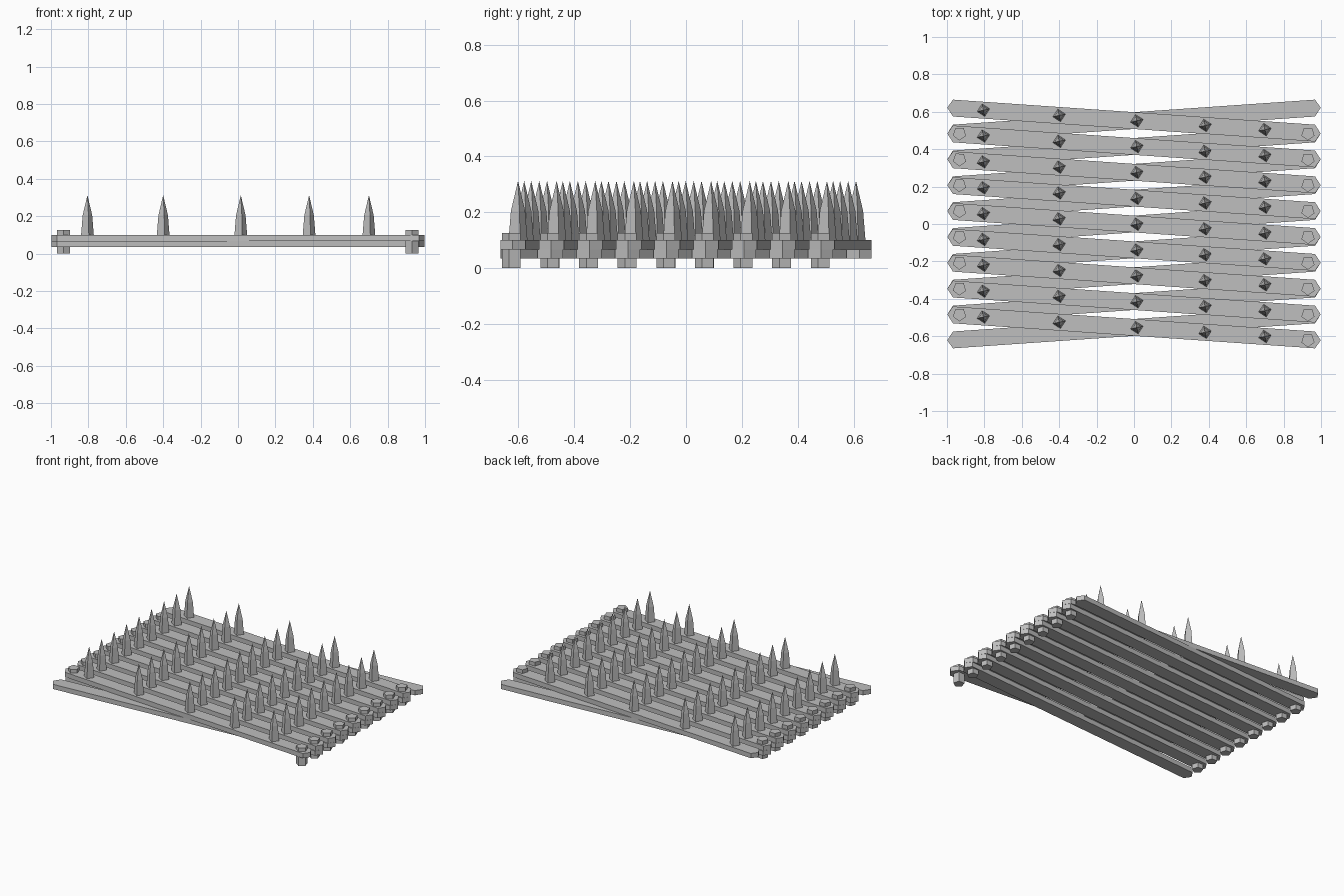
import bpy, bmesh, math
from mathutils import Vector

cube = bpy.data.objects.get("Cube")
if cube:
    bpy.data.objects.remove(cube, do_unlink=True)

steel = bpy.data.materials.new("grey_steel")
steel.use_nodes = True
GREY = (0.52, 0.52, 0.52, 1)
steel.diffuse_color = GREY
steel.node_tree.nodes["Principled BSDF"].inputs["Base Color"].default_value = GREY

ROWS = 9
TOP_Y = 0.622            # end height of the rearmost slat
PITCH = 2 * TOP_Y / ROWS
SLOPE = PITCH / 2        # rise of a slat per unit of x
HALF_W = 0.045


def make(name, bm):
    bmesh.ops.recalc_face_normals(bm, faces=bm.faces)
    mesh = bpy.data.meshes.new(name)
    bm.to_mesh(mesh)
    bm.free()
    mesh.materials.append(steel)
    obj = bpy.data.objects.new(name, mesh)
    bpy.context.collection.objects.link(obj)
    return obj


def loft(name, rings, location=(0, 0, 0)):
    """Closed solid through a stack of rings; a one-point ring is a tip."""
    bm = bmesh.new()
    loops = [[bm.verts.new(p) for p in ring] for ring in rings]
    for a, b in zip(loops, loops[1:]):
        n = len(a)
        for i in range(n):
            j = (i + 1) % n
            if len(b) == 1:
                bm.faces.new((a[i], a[j], b[0]))
            else:
                bm.faces.new((a[i], a[j], b[j], b[i]))
    bm.faces.new(loops[0])
    if len(loops[-1]) > 2:
        bm.faces.new(loops[-1])
    obj = make(name, bm)
    obj.location = location
    return obj


def circle(sides, radius, z, turn):
    return [Vector((radius * math.cos(turn + i * math.tau / sides),
                    radius * math.sin(turn + i * math.tau / sides), z))
            for i in range(sides)]


def slat(name, y, slope, z0, z1):
    # Long bar with a blunt point at each end
    tip, shoulder = 0.998, 0.968
    outline = [(-tip, 0), (-shoulder, -HALF_W), (shoulder, -HALF_W),
               (tip, 0), (shoulder, HALF_W), (-shoulder, HALF_W)]
    rings = [[(x, w + slope * x, z) for x, w in outline] for z in (z0, z1)]
    return loft(name, rings, (0, y, 0))


def bolt(name, x, y, turn):
    loft(name, [circle(5, 0.037, z, turn) for z in (0, 0.126)], (x, y, 0))


def spike(name, x, y):
    turn = math.radians(12)
    loft(name, [circle(4, 0.035, 0.095, turn), circle(4, 0.026, 0.205, turn),
                [(0, 0, 0.312)]], (x, y, 0))


# Crossed slats with spikes on the upper layer
for row in range(ROWS):
    mid = TOP_Y - (row + 0.5) * PITCH
    slat(f"lower_slat_{row + 1}", mid, SLOPE, 0.034, 0.067)
    slat(f"upper_slat_{row + 1}", mid, -SLOPE, 0.067, 0.1)
    for col, x in enumerate((-0.805, -0.4, 0.015, 0.38, 0.7)):
        spike(f"spike_{row + 1}_{col + 1}", x, mid - SLOPE * x)

# Pivot bolts at the slat ends
for i in range(1, ROWS + 1):
    y = TOP_Y - i * PITCH
    bolt(f"left_bolt_{i}", 0.93, y, math.radians(-90))
    if i < ROWS:
        bolt(f"right_bolt_{i}", -0.933, y, math.radians(-20))
